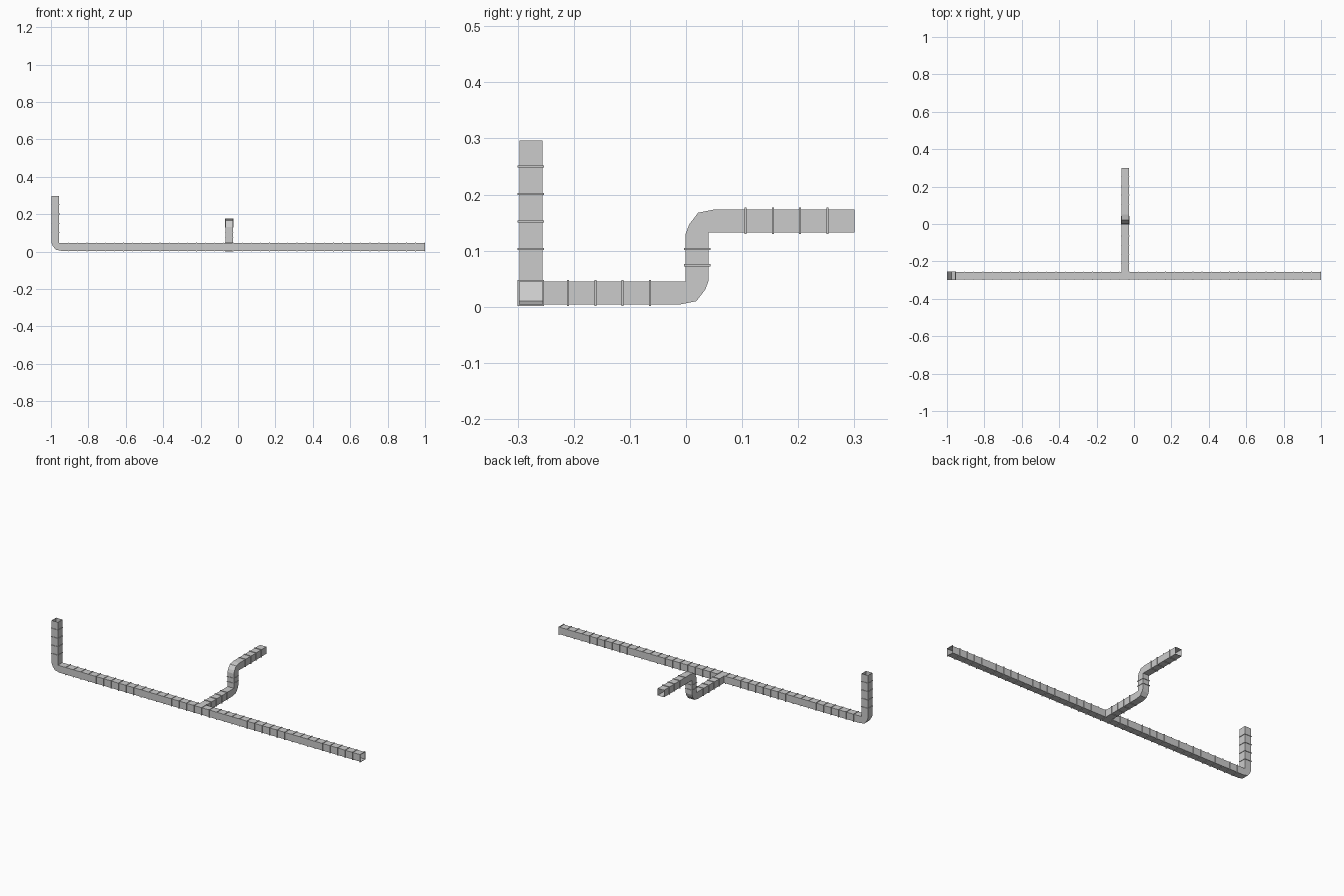
import bpy, bmesh
from mathutils import Vector

if "Cube" in bpy.data.objects:
    bpy.data.objects.remove(bpy.data.objects["Cube"])

R = 0.0205      # duct half width
RIB = 0.0235    # rib half width
YM, ZM, XB = -0.2765, 0.0245, -0.047   # main run y, low run z, branch x
STEP = 0.0488


def finish(name, bm):
    bmesh.ops.remove_doubles(bm, verts=bm.verts, dist=1e-5)
    bmesh.ops.recalc_face_normals(bm, faces=bm.faces)
    mesh = bpy.data.meshes.new(name)
    bm.to_mesh(mesh)
    bm.free()
    ob = bpy.data.objects.new(name, mesh)
    bpy.context.collection.objects.link(ob)
    return ob


def bridge(bm, rings):
    """Skin consecutive four-point rings into an open tube."""
    vs = [[bm.verts.new(p) for p in ring] for ring in rings]
    for a, b in zip(vs, vs[1:]):
        for i in range(4):
            j = (i + 1) % 4
            bm.faces.new((a[i], a[j], b[j], b[i]))


def duct(name, pairs, place):
    """Open square duct from (side A, side B) point pairs in one plane."""
    bm = bmesh.new()
    bridge(bm, [[place(a, -R), place(a, R), place(b, R), place(b, -R)] for a, b in pairs])
    bmesh.ops.remove_doubles(bm, verts=bm.verts, dist=1e-5)
    bmesh.ops.dissolve_degenerate(bm, edges=bm.edges, dist=1e-6)
    return finish(name, bm)


def ribs(name, axis, centres, t=0.0018):
    """Thin square frames around a duct running along the given axis."""
    bm = bmesh.new()
    u, v = [Vector([float(i == k) for i in range(3)]) for k in range(3) if k != axis]
    w = Vector([float(i == axis) for i in range(3)])
    for c in centres:
        def ring(r, d):
            return [Vector(c) + w * d + u * (r * sx) + v * (r * sy)
                    for sx, sy in ((-1, -1), (1, -1), (1, 1), (-1, 1))]
        bridge(bm, [ring(R, -t), ring(RIB, -t), ring(RIB, t), ring(R, t)])
    return finish(name, bm)


# outer bend: distances from the square corner (along leg in, along leg out)
BEND = [(0.052, 0), (0.022, 0.006), (0.006, 0.027), (0, 0.043)]
LO, HI = ZM - R, ZM + R

# main run with upturned left end
XL = -0.9765
x0, x1 = XL - R, XL + R
pairs = [((1, HI), (1, LO)), ((x1 + 0.011, HI), (x0 + 0.052, LO))]
pairs += [((x1, HI), (x0 + a, LO + b)) for a, b in BEND]
pairs += [((x1, 0.296), (x0, 0.296))]
duct("main_duct", pairs, lambda p, s: (p[0], YM + s, p[1]))

# branch: out of the main run, up, then back
y0, y1 = -0.0005, 0.0405
t0, t1 = 0.1325, 0.1735
pairs = [((YM + R, HI), (YM + R, LO))]
pairs += [((y0, HI), (y1 - a, LO + b)) for a, b in BEND]
pairs += [((y0, t1 - b), (y1, t0)) for a, b in reversed(BEND) if a == 0]
pairs += [((y0 + a, t1 - b), (y1, t0)) for a, b in reversed(BEND) if a > 0]
pairs += [((0.3, t1), (0.3, t0))]
duct("branch_duct", pairs, lambda p, s: (XB + s, p[0], p[1]))

# joint ribs
ribs("main_ribs", 0, [(0.9982 - STEP * i, YM, ZM) for i in range(40)])
ribs("left_riser_ribs", 2, [(XL, YM, 0.103 + 0.049 * i) for i in range(4)])
ribs("branch_low_ribs", 1, [(XB, -0.21 + 0.0485 * i, ZM) for i in range(4)])
ribs("branch_riser_ribs", 2, [(XB, 0.02, z) for z in (0.074, 0.103)])
ribs("branch_high_ribs", 1, [(XB, 0.106 + 0.0487 * i, (t0 + t1) / 2) for i in range(4)])
